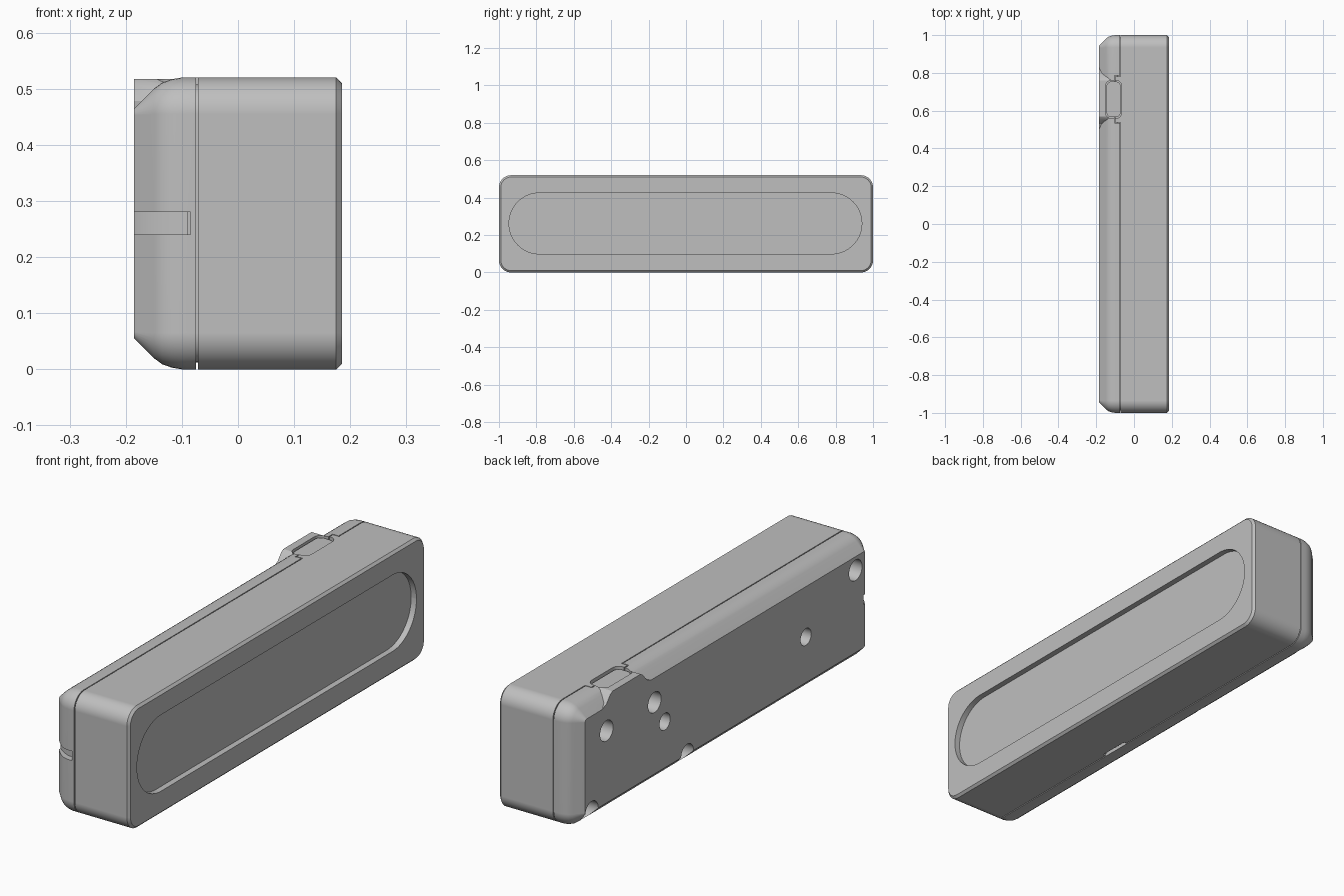
import bpy, bmesh, math
from mathutils import Vector

if "Cube" in bpy.data.objects:
    bpy.data.objects.remove(bpy.data.objects["Cube"])

grey = bpy.data.materials.new("plain_grey")
grey.use_nodes = True
colour = (0.52, 0.52, 0.52, 1)
grey.diffuse_color = colour
grey.node_tree.nodes["Principled BSDF"].inputs["Base Color"].default_value = colour


def skin(name, rings):
    """Closed solid through a series of matching rings."""
    bm = bmesh.new()
    loops = [[bm.verts.new(p) for p in ring] for ring in rings]
    n = len(loops[0])
    for a, b in zip(loops, loops[1:]):
        for i in range(n):
            bm.faces.new((a[i], a[(i + 1) % n], b[(i + 1) % n], b[i]))
    bm.faces.new(loops[0])
    bm.faces.new(loops[-1])
    bmesh.ops.recalc_face_normals(bm, faces=bm.faces)
    mesh = bpy.data.meshes.new(name)
    bm.to_mesh(mesh)
    bm.free()
    mesh.materials.append(grey)
    ob = bpy.data.objects.new(name, mesh)
    bpy.context.collection.objects.link(ob)
    return ob


def place(poly, pos, axis):
    return [Vector((pos, a, b)) if axis == "x" else Vector((a, b, pos)) for a, b in poly]


def prism(name, poly, lo, hi, axis="x"):
    return skin(name, [place(poly, p, axis) for p in (lo, hi)])


def round_rect(ca, cb, ha, hb, r, steps=8):
    pts = []
    for k, (sa, sb) in enumerate([(1, 1), (-1, 1), (-1, -1), (1, -1)]):
        for i in range(steps + 1):
            t = math.pi / 2 * (k + i / steps)
            pts.append((ca + sa * (ha - r) + r * math.cos(t),
                        cb + sb * (hb - r) + r * math.sin(t)))
    return pts


def circle(ca, cb, r, n=32):
    return [(ca + r * math.cos(math.tau * i / n), cb + r * math.sin(math.tau * i / n))
            for i in range(n)]


def rect(a0, a1, b0, b1):
    return [(a0, b0), (a1, b0), (a1, b1), (a0, b1)]


def shell(name, profile):
    """Rounded case section from (x, inset) pairs."""
    return skin(name, [place(round_rect(0, 0.26, 1 - i, 0.26 - i, max(0.065 - i, 0.012)), x, "x")
                       for x, i in profile])


def combine(ob, other, operation="DIFFERENCE"):
    mod = ob.modifiers.new("cut", "BOOLEAN")
    mod.object, mod.operation, mod.solver = other, operation, "EXACT"
    dg = bpy.context.evaluated_depsgraph_get()
    mesh = bpy.data.meshes.new_from_object(ob.evaluated_get(dg))
    ob.modifiers.clear()
    ob.data = mesh
    bpy.data.objects.remove(other)


# Main body, with a narrower neck that leaves a seam below the lid
body = shell("main_body", [(-0.09, 0.012), (-0.071, 0.012), (-0.071, 0), (0.175, 0), (0.185, 0.01)])
combine(body, prism("panel_cutter", round_rect(-0.003, 0.262, 0.943, 0.163, 0.1625, 16), 0.16, 0.3))

# Back lid with a rounded shoulder and flat chamfer
lid = shell("back_lid", [(-0.185, 0.055), (-0.15, 0.02), (-0.135, 0.009), (-0.118, 0.003),
                         (-0.1, 0), (-0.075, 0)])

# Raised housing around the button
housing = [(0.49, 0.44), (0.5, 0.465), (0.53, 0.478), (0.555, 0.508), (0.57, 0.517),
           (0.76, 0.517), (0.775, 0.508), (0.80, 0.478), (0.83, 0.465), (0.84, 0.44)]
combine(lid, prism("housing", housing, -0.185, -0.08), "UNION")

# Body tab that steps the seam beside the button
combine(lid, prism("tab_cutter", rect(0.534, 0.786, 0.45, 0.6), -0.104, -0.05))
combine(body, prism("tab", rect(0.538, 0.782, 0.46, 0.52), -0.1, -0.06), "UNION")

# Button pocket and button
for part in (lid, body):
    combine(part, prism("pocket", round_rect(-0.108, 0.66, 0.043, 0.1, 0.03), 0.48, 0.6, "z"))
button = prism("button", round_rect(-0.108, 0.66, 0.037, 0.094, 0.025), 0.46, 0.51, "z")

# Screw and vent holes in the back: y, z, radius
holes = [(-0.88, 0.407, 0.044), (-0.545, 0.25, 0.036), (0.476, 0.361, 0.044), (0.407, 0.252, 0.036),
         (0.8, 0.363, 0.044), (0.255, 0.056, 0.042), (0.9, 0.056, 0.044)]
for y, z, r in holes:
    combine(lid, prism("hole_cutter", circle(y, z, r), -0.25, -0.11))

# Groove across the front end of the lid
groove = [(-0.2, -0.92), (-0.17, -0.945), (-0.13, -0.968), (-0.085, -0.975), (-0.085, -1.1), (-0.2, -1.1)]
combine(lid, prism("groove_cutter", groove, 0.24, 0.28, "z"))

# Pry slot under the body beside the seam
combine(body, prism("slot_cutter", rect(-0.08, -0.058, -0.27, -0.135), -0.1, 0.015, "z"))

# Smooth shading with crisp edges
for ob in (body, lid, button):
    bpy.ops.object.select_all(action="DESELECT")
    ob.select_set(True)
    bpy.context.view_layer.objects.active = ob
    bpy.ops.object.shade_smooth_by_angle(angle=math.radians(25))
    ob.modifiers.new("even_normals", "WEIGHTED_NORMAL").keep_sharp = True
